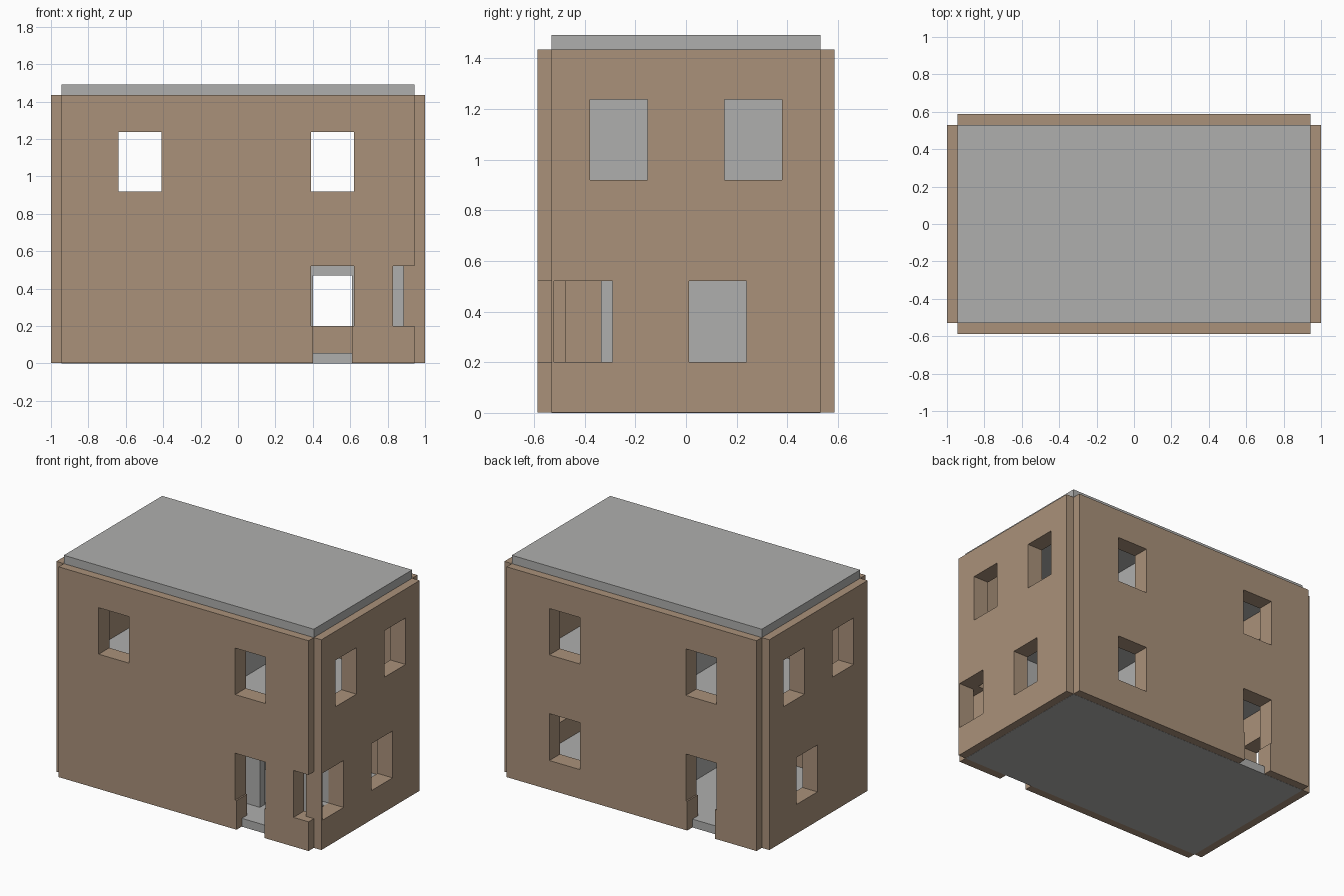
import bpy
import bmesh
from mathutils import Matrix, Vector

old = bpy.data.objects.get("Cube")
if old:
    bpy.data.objects.remove(old, do_unlink=True)


def material(name, colour):
    m = bpy.data.materials.new(name)
    m.use_nodes = True
    m.diffuse_color = (*colour, 1)
    m.node_tree.nodes["Principled BSDF"].inputs["Base Color"].default_value = (*colour, 1)
    return m


BROWN = material("tan_wall", (0.40, 0.285, 0.195))
GREY = material("grey_concrete", (0.43, 0.43, 0.42))


def box(name, x, y, z, mat=None):
    """Box from (min, max) ranges on each axis."""
    size = Vector((x[1] - x[0], y[1] - y[0], z[1] - z[0]))
    mid = Vector((sum(x), sum(y), sum(z))) / 2
    bm = bmesh.new()
    bmesh.ops.create_cube(bm, size=1, matrix=Matrix.Translation(mid) @ Matrix.Diagonal(size.to_4d()))
    mesh = bpy.data.meshes.new(name)
    bm.to_mesh(mesh)
    bm.free()
    if mat:
        mesh.materials.append(mat)
    ob = bpy.data.objects.new(name, mesh)
    bpy.context.collection.objects.link(ob)
    return ob


def cut(target, *ranges):
    """Subtract a box from the target and discard the cutter."""
    cutter = box("cutter", *ranges)
    cutter.hide_render = True
    mod = target.modifiers.new("opening", "BOOLEAN")
    mod.operation = "DIFFERENCE"
    mod.solver = "EXACT"
    mod.object = cutter
    bpy.context.view_layer.objects.active = target
    bpy.ops.object.modifier_apply(modifier=mod.name)
    bpy.data.objects.remove(cutter, do_unlink=True)


# Main dimensions: wall centrelines, half thickness, heights
CX, CY, HALF = 0.943, 0.53, 0.057
TOP, STOREY, SLAB = 1.435, 0.7175, 0.057
LOW, HIGH = (0.2, 0.52), (0.92, 1.237)      # window heights per storey
DOOR = (-0.1, 0.47)
BASE = 0.001

# Floor and roof slabs
for name, z in (("ground_slab", 0), ("upper_floor_slab", STOREY), ("roof_slab", TOP)):
    box(name, (-CX, CX), (-CY, CY), (z, z + SLAB), GREY)

# Outer walls, notched at the corners
walls = {}
for name, s in (("front_wall", -1), ("back_wall", 1)):
    walls[name] = box(name, (-CX, CX), (s * CY - HALF, s * CY + HALF), (BASE, TOP), BROWN)
for name, s in (("right_wall", -1), ("left_wall", 1)):
    walls[name] = box(name, (s * CX - HALF, s * CX + HALF), (-CY, CY), (BASE, TOP), BROWN)

# Openings as (range along the wall, height range)
east, west = (0.39, 0.62), (-0.64, -0.41)
near, far = (-0.378, -0.152), (0.152, 0.378)
corner_window = (-0.52, -0.29)
middle_window = (0.012, 0.238)
openings = {
    "front_wall": [(east, HIGH), (west, HIGH), (east, LOW), ((0.40, 0.61), DOOR), ((0.83, 1.06), LOW)],
    "back_wall": [(east, HIGH), (west, HIGH), (east, LOW), (west, LOW), ((-0.63, -0.42), DOOR)],
    "left_wall": [(near, HIGH), (far, HIGH), (corner_window, LOW), (middle_window, LOW)],
    "right_wall": [(near, HIGH), (far, HIGH), (middle_window, LOW)],
}
for name, holes in openings.items():
    for along, z in holes:
        if name in ("front_wall", "back_wall"):
            s = -CY if name == "front_wall" else CY
            cut(walls[name], along, (s - 0.12, s + 0.12), z)
        else:
            s = -CX if name == "right_wall" else CX
            cut(walls[name], (s - 0.12, s + 0.12), along, z)

# Inner partitions: a central pair on both storeys, set back from the front below
hall_y, inner_y = -0.335, CY - HALF
for side, s in (("left", 1), ("right", -1)):
    xs = sorted((s * 0.055, s * 0.11))
    box(side + "_lower_partition", xs, (hall_y, inner_y), (SLAB, STOREY), GREY)
    box(side + "_upper_partition", xs, (-inner_y, inner_y), (STOREY + SLAB, TOP), GREY)

# Hall partition with its doorway, trimmed where the corner window meets it
hall = box("hall_partition", (0.11, CX - HALF), (hall_y, hall_y + 0.057), (SLAB, STOREY), GREY)
cut(hall, (0.40, 0.61), (hall_y - 0.1, hall_y + 0.2), DOOR)
cut(hall, (0.83, 1.06), corner_window, LOW)
